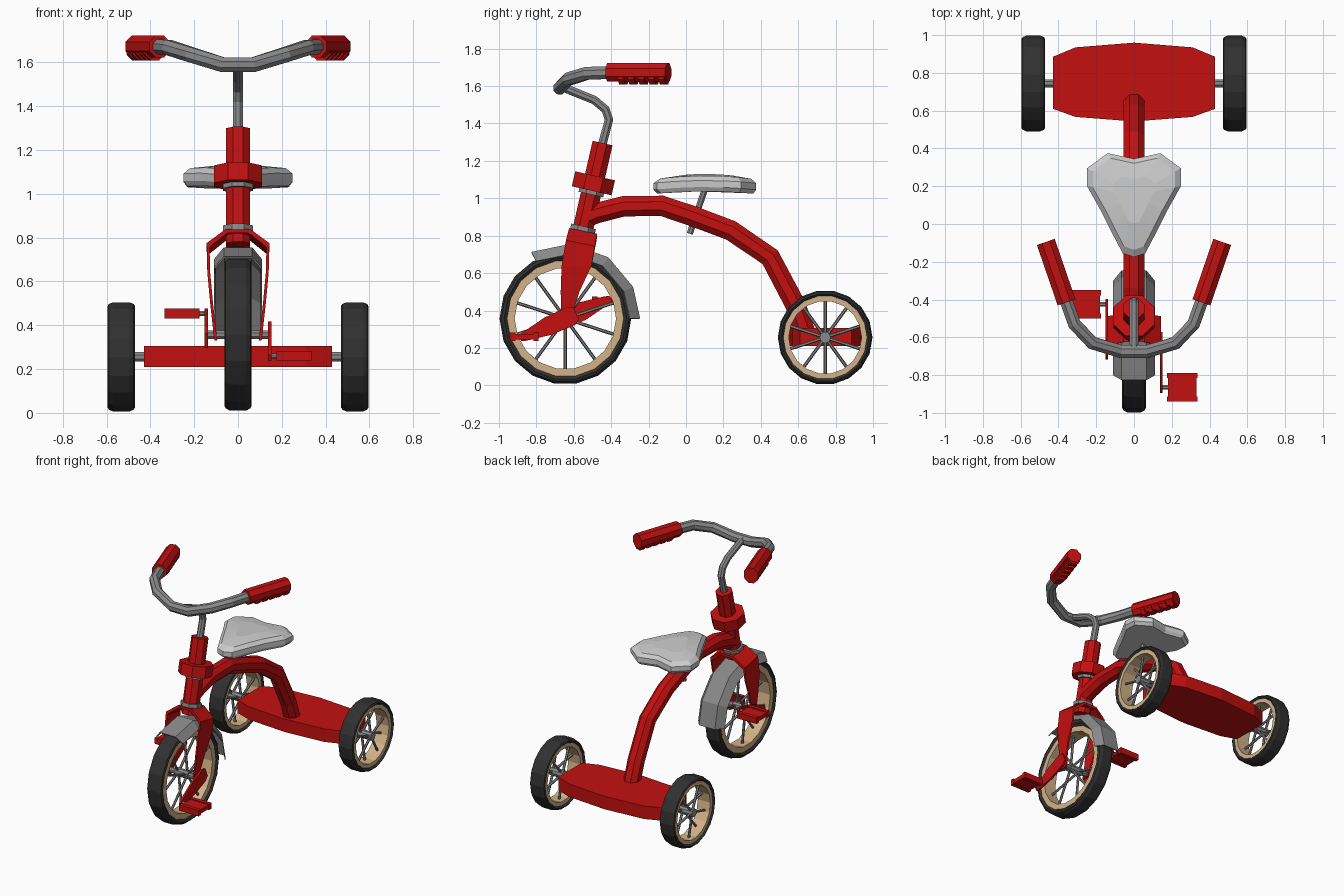
import bpy, bmesh
from math import pi, sin, cos, radians
from mathutils import Vector

if "Cube" in bpy.data.objects:
    bpy.data.objects.remove(bpy.data.objects["Cube"])


def material(name, rgb):
    m = bpy.data.materials.new(name)
    m.diffuse_color = (*rgb, 1)
    m.use_nodes = True
    m.node_tree.nodes["Principled BSDF"].inputs["Base Color"].default_value = m.diffuse_color
    return m


RED = material("red_paint", (0.55, 0.005, 0.005))
METAL = material("steel", (0.25, 0.25, 0.25))
RUBBER = material("rubber", (0.03, 0.03, 0.03))
TAN = material("tan_rim", (0.65, 0.45, 0.25))


def build(name, mat, parts, loop=False, open_section=False):
    """Loft each part (a list of rings) into one flat-shaded object."""
    bm = bmesh.new()
    for rings in parts:
        vs = [[bm.verts.new(p) for p in r] for r in rings]
        n = len(vs[0])
        for i in range(len(vs) if loop else len(vs) - 1):
            a, b = vs[i], vs[(i + 1) % len(vs)]
            for j in range(n - 1 if open_section else n):
                k = (j + 1) % n
                bm.faces.new((a[j], a[k], b[k], b[j]))
        if not loop and not open_section:
            bm.faces.new(vs[0])
            bm.faces.new(vs[-1])
    bmesh.ops.recalc_face_normals(bm, faces=bm.faces)
    me = bpy.data.meshes.new(name)
    bm.to_mesh(me)
    bm.free()
    ob = bpy.data.objects.new(name, me)
    bpy.context.collection.objects.link(ob)
    if mat:
        me.materials.append(mat)
    return ob


def tube(pts, r, sides=8):
    """Rings of a round tube along a path."""
    pts = [Vector(p) for p in pts]
    span = pts[-1] - pts[0]
    ref = Vector((0, 0, 1)) if abs(span.x) > span.length * 0.5 else Vector((1, 0, 0))
    rings = []
    for i, p in enumerate(pts):
        before = (p - pts[i - 1]).normalized() if i else Vector()
        after = (pts[i + 1] - p).normalized() if i < len(pts) - 1 else Vector()
        t = (before + after).normalized()
        u = (ref - t * ref.dot(t)).normalized()
        v = t.cross(u)
        ang = [2 * pi * (k + 0.5) / sides for k in range(sides)]
        rings.append([p + r * (u * cos(a) + v * sin(a)) for a in ang])
    return rings


def box(cx, cy, cz, hx, hy, hz):
    return [[(x, cy - hy, cz - hz), (x, cy + hy, cz - hz), (x, cy + hy, cz + hz), (x, cy - hy, cz + hz)]
            for x in (cx - hx, cx + hx)]


def lathe_x(c, profile, n):
    """Rings of a (x offset, radius) profile turned about the x axis."""
    return [[(c[0] + x, c[1] + r * cos(2 * pi * i / n), c[2] + r * sin(2 * pi * i / n))
             for x, r in profile] for i in range(n)]


def wheel(name, c, R, n):
    w = 0.0625
    k = R * 0.88
    half = [(w * 0.8, k), (w, R * 0.93), (w * 0.9, R * 0.97), (w * 0.6, R)]
    build(name + "_tire", RUBBER, [lathe_x(c, half + [(-x, r) for x, r in reversed(half)], n)], loop=True)
    rim = [(w * 0.82, k + 0.004), (w * 0.82, R * 0.77), (-w * 0.82, R * 0.77), (-w * 0.82, k + 0.004)]
    build(name + "_rim", TAN, [lathe_x(c, rim, n)], loop=True)
    C = Vector(c)
    spokes = []
    for i in range(10):
        a = 2 * pi * (i + 0.5) / 10
        d = Vector((0, cos(a), sin(a)))
        off = Vector((0.035 * (-1) ** i, 0, 0))
        spokes.append(tube([C + off + d * 0.02, C + off * 0.3 + d * R * 0.79], 0.009, 6))
    spokes.append(tube([C - Vector((0.055, 0, 0)), C + Vector((0.055, 0, 0))], 0.03, 10))
    build(name + "_spokes", METAL, spokes)


# Wheels
FY, FZ = -0.645, 0.357
wheel("front_wheel", (0, FY, FZ), 0.352, 18)
for side, s in (("right", 1), ("left", -1)):
    wheel(side + "_rear_wheel", (s * 0.533, 0.744, 0.256), 0.253, 18)
build("rear_axle", METAL, [tube([(-0.58, 0.744, 0.256), (0.58, 0.744, 0.256)], 0.024)])

# Rear deck
right = [(0, 0.543), (0.31, 0.567), (0.43, 0.61), (0.43, 0.885), (0.31, 0.935), (0, 0.96)]
outline = right + [(-x, y) for x, y in reversed(right[1:-1])]
build("rear_deck", RED, [[[(x, y, z) for x, y in outline] for z in (0.21, 0.306)]])

# Arched main frame tube
path = [(-0.53, 0.9), (-0.48, 0.92), (-0.335, 0.957), (-0.13, 0.96), (0.035, 0.905), (0.24, 0.828),
        (0.45, 0.685), (0.585, 0.43), (0.645, 0.26)]
build("frame_tube", RED, [tube([(0, y, z) for y, z in path], 0.059)])


# Steering head: stacked tubes on a tilted axis
def on_head(z):
    return (0, -0.445 + (z - 1.30) * 0.228, z)


build("head_tube", RED, [tube([on_head(0.77), on_head(1.295)], 0.059)])
build("head_collar", RED, [tube([on_head(1.04), on_head(1.12)], 0.118)])
build("head_rings", METAL, [tube([on_head(a), on_head(b)], 0.073)
                            for a, b in ((1.02, 1.04), (0.825, 0.85))])

# Stem and handlebar
stem = [(-0.45, 1.28), (-0.412, 1.42), (-0.43, 1.475), (-0.49, 1.525), (-0.67, 1.598)]
build("stem", METAL, [tube([(0, y, z) for y, z in stem], 0.025)])
bar = [(0.07, -0.675, 1.59), (0.22, -0.63, 1.637), (0.315, -0.53, 1.668), (0.365, -0.39, 1.673)]
build("handlebar", METAL, [tube([(-x, y, z) for x, y, z in reversed(bar)] + bar, 0.037)])

# Grips with finger ridges underneath
for side, s in (("right", 1), ("left", -1)):
    a, b = Vector((s * 0.357, -0.415, 1.673)), Vector((s * 0.467, -0.095, 1.673))
    parts = [tube([a, b], 0.054)]
    for i in range(5):
        t = 0.2 + i * 0.17
        drop = Vector((0, 0, -0.018))
        parts.append(tube([a.lerp(b, t) + drop, a.lerp(b, t + 0.1) + drop], 0.05))
    build(side + "_grip", RED, parts)

# Fork: a tapered strap bent over the front wheel (x, z, y centre, half width)
leg = [(0.055, 0.825, -0.55, 0.075), (0.143, 0.76, -0.565, 0.077), (0.14, 0.64, -0.585, 0.08),
       (0.127, 0.5, -0.62, 0.05), (0.117, 0.41, -0.633, 0.035), (0.108, 0.33, -0.645, 0.03)]
strap = [(-x, z, y, h) for x, z, y, h in reversed(leg)] + leg
rings = []
for x, z, y, h in strap:
    ix, iz = x * (1 - 0.013 / max(abs(x), 0.1)), z - (0.018 if z > 0.7 else 0)
    tilt = 0.2 * h if z > 0.7 else 0
    rings.append([(x, y - h, z + tilt), (x, y + h, z - tilt), (ix, y + h, iz - tilt), (ix, y - h, iz + tilt)])
build("fork", RED, [rings])

# Front fender: open channel following the wheel
section = [(-0.11, 0.345), (-0.065, 0.4), (0.065, 0.4), (0.11, 0.345)]
arc = [[(x, FY + r * cos(radians(a)), FZ + r * sin(radians(a))) for x, r in section]
       for a in (117, 86, 55, 25, 0)]
fender = build("front_fender", METAL, [arc], open_section=True)
solid = fender.modifiers.new("thickness", "SOLIDIFY")
solid.thickness = 0.008

# Front axle, cranks and pedals on opposite sides
build("front_axle", METAL, [tube([(-0.145, FY, FZ), (0.145, FY, FZ)], 0.02)])
for side, s in (("right", 1), ("left", -1)):
    d = Vector((0, -s * 0.915, -s * 0.403))
    n = Vector((0, -d.z, d.y))
    c = Vector((s * 0.145, FY, FZ))
    t = Vector((0.007, 0, 0))
    crank = []
    for dist, h in ((-0.065, 0.035), (-0.03, 0.052), (0.1, 0.05), (0.24, 0.024), (0.265, 0.015)):
        p = c + d * dist
        crank.append([p - t - n * h, p + t - n * h, p + t + n * h, p - t + n * h])
    build(side + "_crank", RED, [crank])
    p = c + d * 0.24
    build(side + "_pedal_axle", METAL, [tube([p, p + Vector((s * 0.05, 0, 0))], 0.013)])
    px = s * 0.255
    build(side + "_pedal", RED, [box(px, p.y, p.z, 0.076, 0.06, 0.015),
                                 box(px, p.y - 0.062, p.z, 0.08, 0.014, 0.022),
                                 box(px, p.y + 0.062, p.z, 0.08, 0.014, 0.022)])

# Seat: outline stacked in scaled layers with a gentle arch
half = [(0.06, -0.155), (0.11, -0.06), (0.17, 0.06), (0.248, 0.2), (0.248, 0.295), (0.14, 0.375)]
outline = [(0, -0.175)] + half + [(0, 0.345)] + [(-x, y) for x, y in reversed(half)]
layers = []
for scale, z, arch in ((0.93, 1.022, 0.015), (1, 1.045, 0.015), (1, 1.08, 0.015), (0.88, 1.1, 0.02),
                       (0.45, 1.1, 0.03)):
    ring = []
    for x, y in outline:
        y = 0.15 + (y - 0.15) * scale
        ring.append((x * scale, y, z + arch * (1 - ((y - 0.1) / 0.28) ** 2)))
    layers.append(ring)
build("seat", None, [layers])
build("seat_post", METAL, [tube([(0, 0.105, 1.06), (0, 0.02, 0.81)], 0.018)])
